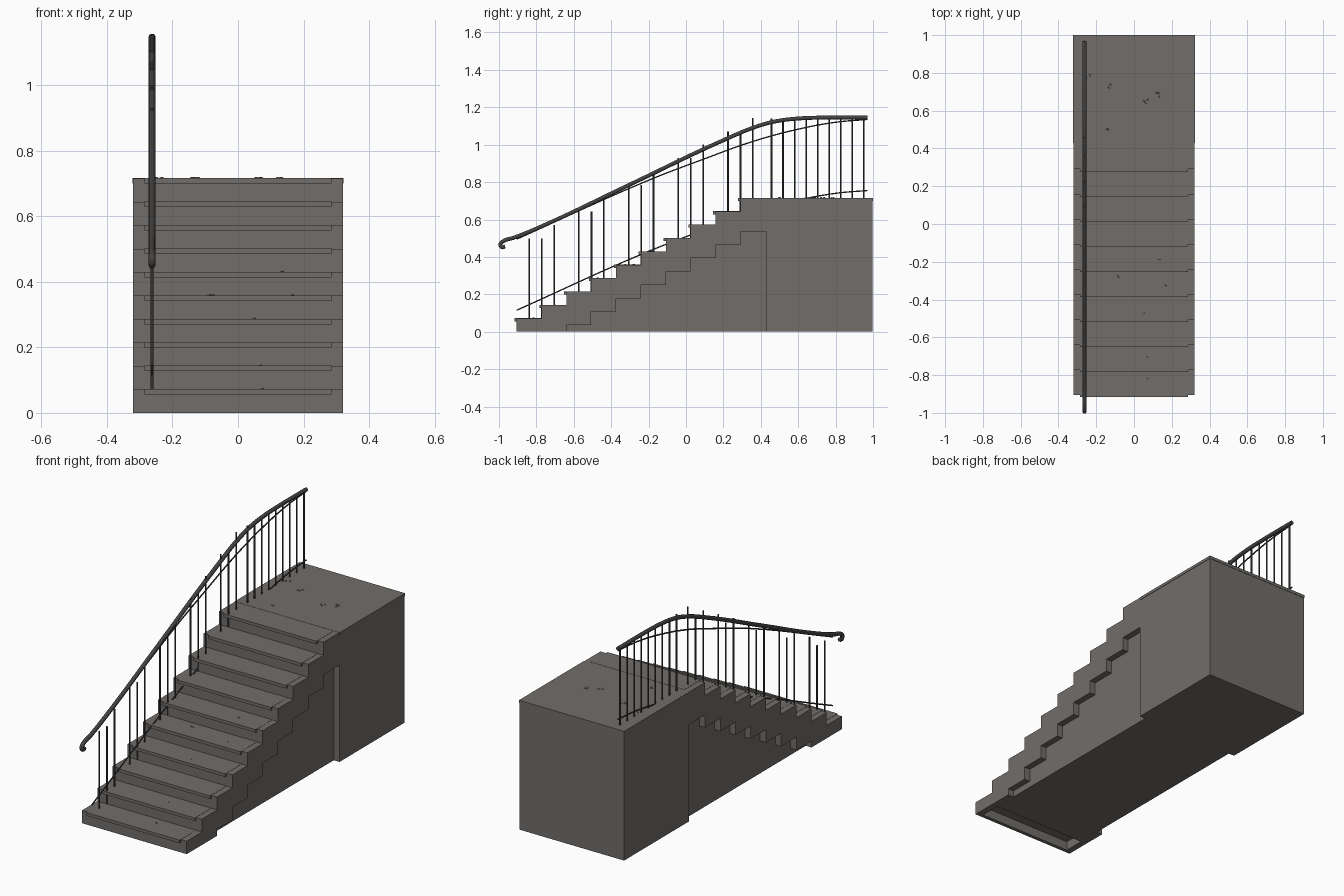
import bpy, bmesh, math, random
from mathutils import Vector

if "Cube" in bpy.data.objects:
    bpy.data.objects.remove(bpy.data.objects["Cube"])

random.seed(4)
RISE, RUN, Y0 = 0.0715, 0.1328, -0.905
W, INNER = 0.32, 0.285


def material(name, c):
    m = bpy.data.materials.new(name)
    m.diffuse_color = (*c, 1)
    m.use_nodes = True
    m.node_tree.nodes["Principled BSDF"].inputs["Base Color"].default_value = m.diffuse_color
    return m


CONCRETE = material("concrete grey", (0.165, 0.155, 0.145))
IRON = material("dark iron", (0.055, 0.055, 0.055))


def finish(name, bm, mat):
    bmesh.ops.recalc_face_normals(bm, faces=bm.faces)
    me = bpy.data.meshes.new(name)
    bm.to_mesh(me)
    bm.free()
    ob = bpy.data.objects.new(name, me)
    bpy.context.collection.objects.link(ob)
    me.materials.append(mat)
    return ob


def add_box(bm, x0, x1, y0, y1, z0, z1):
    vs = bmesh.ops.create_cube(bm, size=1)["verts"]
    for v in vs:
        v.co = Vector(((x0 + x1) / 2 + v.co.x * (x1 - x0),
                       (y0 + y1) / 2 + v.co.y * (y1 - y0),
                       (z0 + z1) / 2 + v.co.z * (z1 - z0)))


def extrude_profile(name, pts, x0, x1):
    bm = bmesh.new()
    f = bm.faces.new([bm.verts.new((x0, y, z)) for y, z in pts])
    r = bmesh.ops.extrude_face_region(bm, geom=[f])
    moved = [g for g in r["geom"] if isinstance(g, bmesh.types.BMVert)]
    bmesh.ops.translate(bm, verts=moved, vec=(x1 - x0, 0, 0))
    return finish(name, bm, CONCRETE)


def tube(name, pts, radius, sides, smooth_path=True):
    cu = bpy.data.curves.new(name, "CURVE")
    cu.dimensions = "3D"
    cu.bevel_depth = radius
    cu.bevel_resolution = sides
    cu.use_fill_caps = True
    cu.resolution_u = 6
    sp = cu.splines.new("BEZIER")
    sp.bezier_points.add(len(pts) - 1)
    for p, co in zip(sp.bezier_points, pts):
        p.co = co
        p.handle_left_type = p.handle_right_type = "AUTO"
    ob = bpy.data.objects.new(name, cu)
    bpy.context.collection.objects.link(ob)
    cu.materials.append(IRON)
    return ob


# Stepped outlines
steps = []
for i in range(10):
    steps += [(Y0 + RUN * i, RISE * i), (Y0 + RUN * i, RISE * (i + 1))]
Y_LAND = Y0 + RUN * 10 + 0.007
under = [(Y_LAND, 0.5365)]
for i in range(7, -1, -1):
    y = Y0 + RUN * (i + 2)
    under += [(y, 0.036 + RISE * i), (y, 0.036 + RISE * (i - 1) if i else 0)]

# Side stringers with stepped undersides
for side, x0, x1 in (("left", -W, -INNER), ("right", INNER, W)):
    extrude_profile(side + "_stringer", steps + [(Y_LAND, RISE * 10)] + under, x0, x1)

# Core of the flight, hollow behind the first riser
extrude_profile("stair_core", steps + [(Y_LAND, RISE * 10), (Y_LAND, 0),
                (-0.77, 0), (-0.77, 0.05), (-0.885, 0.05), (-0.885, 0)], -INNER, INNER)

# Landing block and its top slab
bm = bmesh.new()
add_box(bm, -W, W, Y_LAND, 0.998, 0, 0.70)
finish("landing_block", bm, CONCRETE)
bm = bmesh.new()
add_box(bm, -W - 0.002, W + 0.002, Y_LAND, 1.0, 0.70, 0.716)
finish("landing_slab", bm, CONCRETE)

# Tread nosings
bm = bmesh.new()
for i in range(10):
    y, z = Y0 + RUN * i, RISE * (i + 1)
    add_box(bm, -INNER, INNER, y - 0.012, y + RUN - 0.001, z - 0.016, z + 0.001)
finish("tread_nosings", bm, CONCRETE)

# Handrail with a curled lower end
RX = -0.262
rail = [(-0.967, 0.456), (-0.983, 0.452), (-0.992, 0.467), (-0.975, 0.485),
        (-0.92, 0.503), (-0.78, 0.56), (-0.3, 0.787), (0.2, 1.024), (0.38, 1.098),
        (0.48, 1.125), (0.6, 1.14), (0.75, 1.145), (0.97, 1.145)]
tube("handrail", [(RX, y, z) for y, z in rail], 0.011, 3)

# Thin upper and lower rails
thin = [(-0.905, 0.495), (-0.2, 0.81), (0.1, 0.925), (0.35, 1.015),
        (0.6, 1.083), (0.8, 1.12), (0.97, 1.135)]
for name, dz in (("upper_rail", 0), ("lower_rail", -0.38)):
    tube(name, [(RX, y, z + dz) for y, z in thin], 0.004, 1)

# Balusters: groups of three on the flight, an even row on the landing
posts = []
for g in range(5):
    for dy, n in ((-0.838, 1), (-0.771, 1), (-0.705, 2)):
        base = RISE * (n + 2 * g)
        posts.append((dy + 2 * RUN * g, base, base + 0.428))
posts += [(0.457 + 0.0617 * k, 0.71, 1.14) for k in range(9)]
bm = bmesh.new()
for y, z0, z1 in posts:
    vs = bmesh.ops.create_cone(bm, cap_ends=True, segments=8, radius1=0.0042,
                               radius2=0.0042, depth=z1 - z0)["verts"]
    bmesh.ops.translate(bm, verts=vs, vec=(RX, y, (z0 + z1) / 2))
finish("balusters", bm, IRON)

# Loose chips on the landing and treads
bm = bmesh.new()
spots = [(-0.24, 0.78, 3), (-0.13, 0.73, 4), (0.065, 0.65, 3), (0.13, 0.68, 4),
         (-0.14, 0.51, 3), (0.135, -0.18, 1), (-0.08, -0.275, 2), (0.16, -0.32, 1),
         (0.04, -0.46, 1), (0.075, -0.71, 1), (0.08, -0.81, 1)]
for x, y, n in spots:
    z = RISE * min(10, math.floor((y - Y0) / RUN) + 1)
    for k in range(n):
        vs = bmesh.ops.create_icosphere(bm, subdivisions=1, radius=1)["verts"]
        r = random.uniform(0.005, 0.008)
        ox, oy = random.uniform(-0.012, 0.012), random.uniform(-0.015, 0.015)
        for v in vs:
            v.co = Vector((x + ox + v.co.x * r, y + oy + v.co.y * r,
                           z + 0.001 + v.co.z * 0.004))
finish("concrete_chips", bm, CONCRETE)

# Smooth the round rails
for name in ("handrail", "upper_rail", "lower_rail", "balusters"):
    ob = bpy.data.objects[name]
    bpy.ops.object.select_all(action="DESELECT")
    ob.select_set(True)
    bpy.context.view_layer.objects.active = ob
    if ob.type == "CURVE":
        bpy.ops.object.convert(target="MESH")
        ob = bpy.context.view_layer.objects.active
    bpy.ops.object.shade_smooth_by_angle(angle=math.radians(50))
